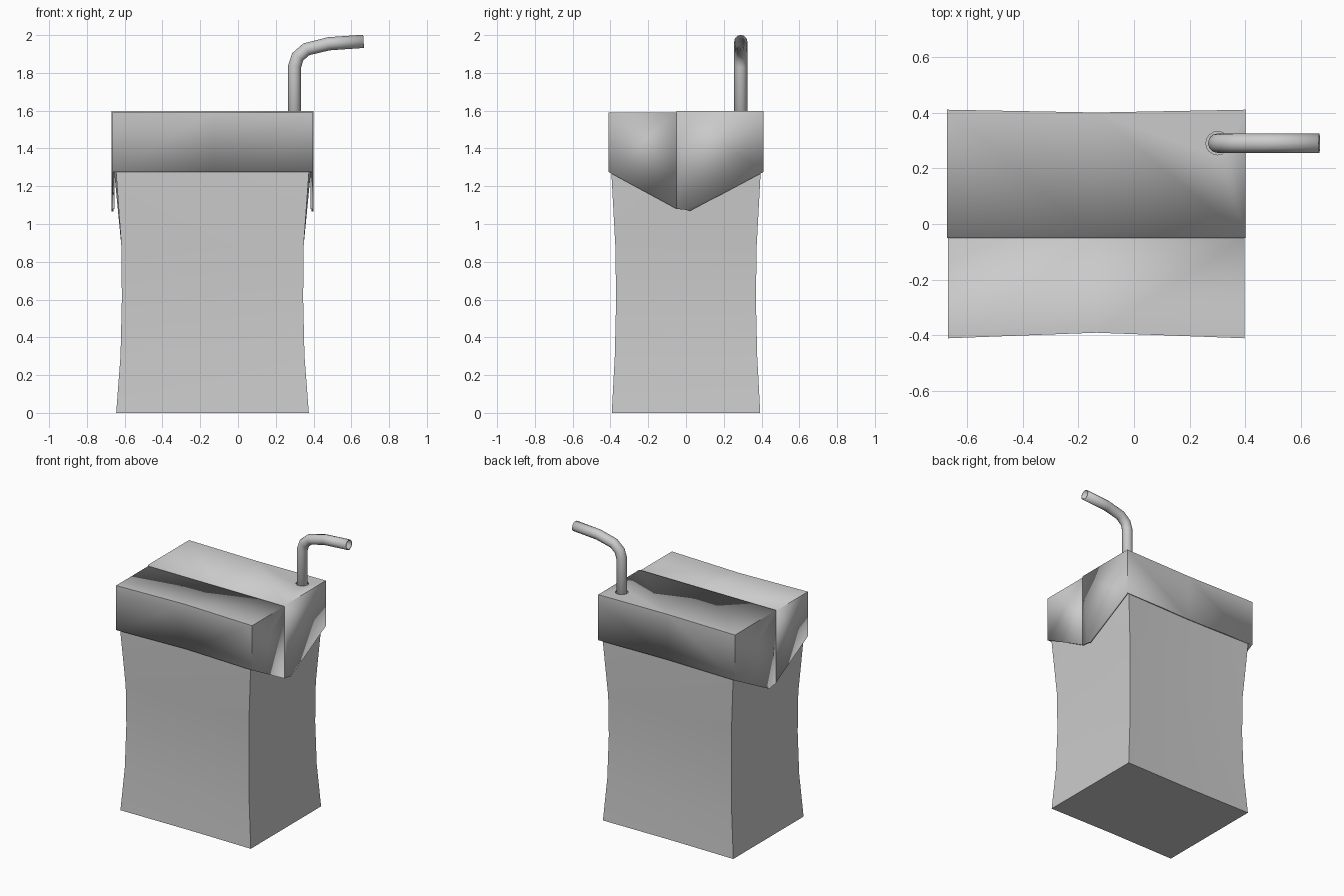
import bpy, bmesh, math

if "Cube" in bpy.data.objects:
    bpy.data.objects.remove(bpy.data.objects["Cube"])

CX = -0.135      # centre line of the carton
SEAM = -0.05     # y of the seam between the two lid halves


def finish(bm, name, angle=25):
    bmesh.ops.remove_doubles(bm, verts=bm.verts[:], dist=1e-5)
    bmesh.ops.recalc_face_normals(bm, faces=bm.faces[:])
    me = bpy.data.meshes.new(name)
    bm.to_mesh(me)
    bm.free()
    ob = bpy.data.objects.new(name, me)
    bpy.context.collection.objects.link(ob)
    bpy.ops.object.select_all(action='DESELECT')
    bpy.context.view_layer.objects.active = ob
    ob.select_set(True)
    bpy.ops.object.shade_smooth_by_angle(angle=math.radians(angle))
    return ob


# Carton body: pinched rings (z, corner x, middle x, corner y, middle y)
rings = [(0, .51, .51, .393, .388), (.3, .487, .485, .377, .366),
         (.6, .48, .48, .37, .36), (.88, .482, .482, .374, .364),
         (1.27, .51, .52, .395, .38), (1.57, .515, .517, .392, .375)]
bm = bmesh.new()
loops = []
for z, xc, xm, yc, ym in rings:
    pts = [(-xc, -yc), (0, -ym), (xc, -yc), (xm, 0),
           (xc, yc), (0, ym), (-xc, yc), (-xm, 0)]
    loops.append([bm.verts.new((CX + x, y, z)) for x, y in pts])
for a, b in zip(loops, loops[1:]):
    for i in range(8):
        j = (i + 1) % 8
        bm.faces.new((a[i], a[j], b[j], b[i]))
bm.faces.new(loops[0][::-1])
bm.faces.new(loops[-1])
finish(bm, "carton_body")


# Lid halves: top panel, outer wall and two pointed side flaps
def lid_half(name, y_corner, y_mid, top, half_w, flap):
    bm = bmesh.new()
    cols = [(CX - half_w, y_corner), (CX, y_mid), (CX + half_w, y_corner)]
    face = lambda pts: bm.faces.new([bm.verts.new(p) for p in pts])
    for (x0, y0), (x1, y1) in zip(cols, cols[1:]):
        face([(x0, y0, 1.275), (x1, y1, 1.275), (x1, y1, top), (x0, y0, top)])
        face([(x0, y0, top), (x1, y1, top), (x1, SEAM, top), (x0, SEAM, top)])
    for x in (CX - half_w, CX + half_w):
        face([(x, y_corner, 1.275), (x, y_corner, top), (x, SEAM, top)]
             + [(x, y, z) for y, z in flap])
    ob = finish(bm, name)
    sol = ob.modifiers.new("thickness", 'SOLIDIFY')
    sol.thickness = 0.012
    sol.offset = -1
    sol.use_even_offset = True
    return ob


lid_half("lid_front", -.41, -.39, 1.59, .532, [(SEAM, 1.08)])
lid_back = lid_half("lid_back", .41, .40, 1.597, .535,
                    [(SEAM, 1.08), (0, 1.075), (.02, 1.067)])

# Straw hole
bpy.ops.mesh.primitive_cylinder_add(vertices=16, radius=.042, depth=.1,
                                    location=(.30, .29, 1.6))
cutter = bpy.context.object
cutter.name = "straw_hole_cutter"
cutter.hide_render = True
cutter.hide_viewport = True
cut = lid_back.modifiers.new("straw_hole", 'BOOLEAN')
cut.operation = 'DIFFERENCE'
cut.object = cutter

# Bent hollow straw
path = [(.30, 1.3), (.30, 1.835), (.316, 1.885), (.362, 1.925),
        (.48, 1.954), (.665, 1.967)]
cu = bpy.data.curves.new("straw", 'CURVE')
cu.dimensions = '3D'
cu.bevel_depth = .035
cu.bevel_resolution = 4
cu.use_fill_caps = False
sp = cu.splines.new('POLY')
sp.points.add(len(path) - 1)
for p, (x, z) in zip(sp.points, path):
    p.co = (x, .29, z, 1)
sp.use_smooth = True
straw = bpy.data.objects.new("straw", cu)
bpy.context.collection.objects.link(straw)
wall = straw.modifiers.new("wall", 'SOLIDIFY')
wall.thickness = .006
wall.offset = -1
